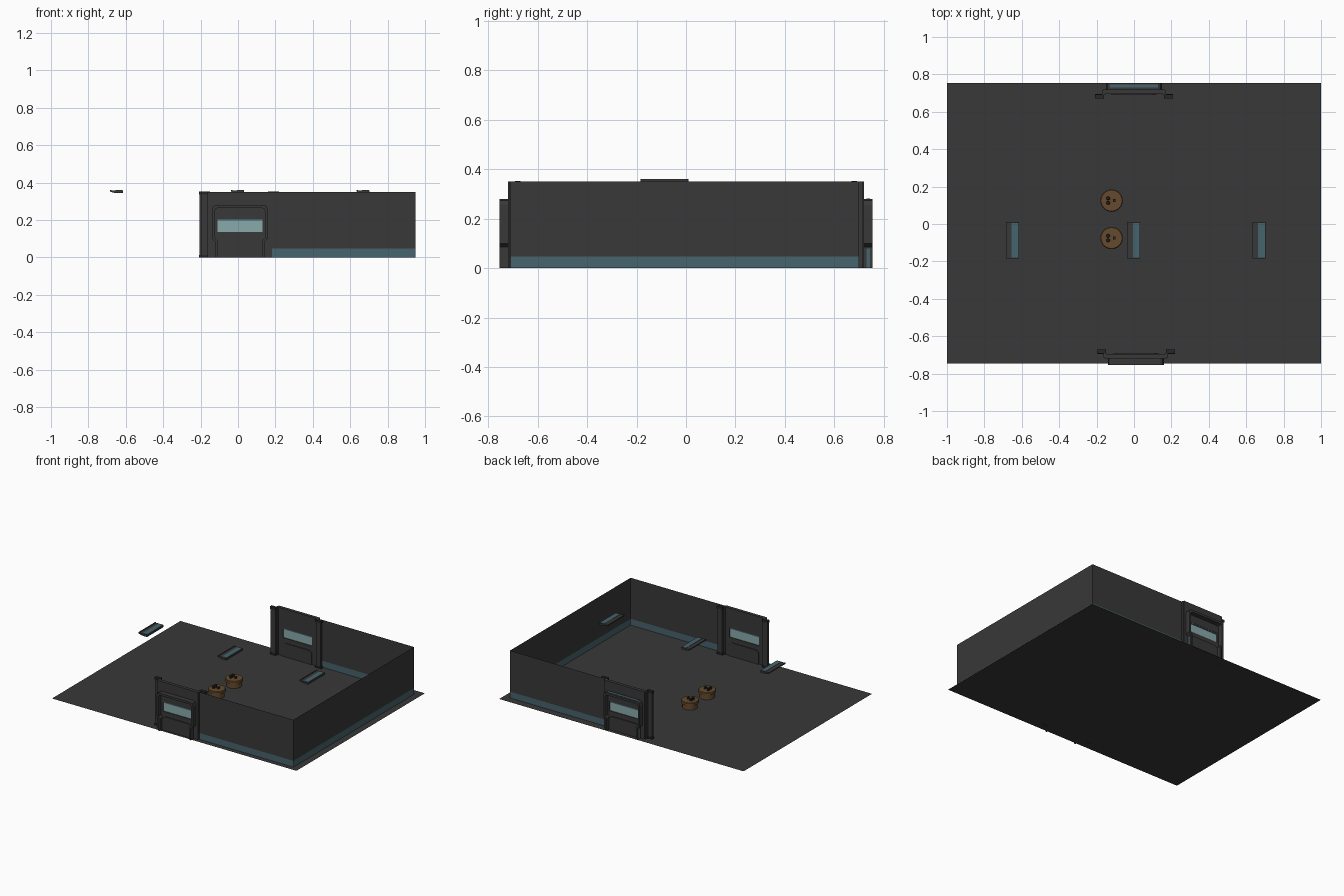
import bpy, bmesh, math
from mathutils import Matrix, Vector

if "Cube" in bpy.data.objects:
    bpy.data.objects.remove(bpy.data.objects["Cube"])

def mat(name, c):
    m = bpy.data.materials.new(name)
    m.diffuse_color = (*c, 1)
    m.use_nodes = True
    m.node_tree.nodes["Principled BSDF"].inputs["Base Color"].default_value = m.diffuse_color
    return m

DARK = mat("charcoal", (0.040, 0.040, 0.040))
BLACK = mat("near_black", (0.02, 0.02, 0.02))
BLUE = mat("slate_blue", (0.062, 0.125, 0.150))
GLASS = mat("pale_teal", (0.25, 0.40, 0.40))
BROWN = mat("brown", (0.13, 0.068, 0.026))

def finish(name, bm, mats, M=Matrix()):
    me = bpy.data.meshes.new(name)
    bm.to_mesh(me)
    bm.free()
    me.transform(M)
    ob = bpy.data.objects.new(name, me)
    bpy.context.collection.objects.link(ob)
    for m in mats:
        me.materials.append(m)
    return ob

def box(name, x, y, z, m, M=Matrix()):
    bm = bmesh.new()
    bmesh.ops.create_cube(bm, size=1)
    for v in bm.verts:
        v.co = [a + (b - a) * (c + 0.5) for (a, b), c in zip((x, y, z), v.co)]
    return finish(name, bm, [m], M)

def prism(name, pts, y0, y1, m, M=Matrix()):
    """Extrude an x-z profile along y."""
    bm = bmesh.new()
    f = bm.faces.new([bm.verts.new((x, y0, z)) for x, z in pts])
    r = bmesh.ops.extrude_face_region(bm, geom=[f])
    bmesh.ops.translate(bm, vec=(0, y1 - y0, 0),
                        verts=[g for g in r["geom"] if isinstance(g, bmesh.types.BMVert)])
    bmesh.ops.recalc_face_normals(bm, faces=bm.faces)
    return finish(name, bm, [m], M)

def cyl(name, prof, loc, m, n=24):
    """Stack of (radius, z) rings, capped at both ends."""
    bm = bmesh.new()
    rings = [[bm.verts.new((r * math.cos(2 * math.pi * i / n), r * math.sin(2 * math.pi * i / n), z))
              for i in range(n)] for r, z in prof]
    for a, b in zip(rings, rings[1:]):
        for i in range(n):
            bm.faces.new((a[i], a[(i + 1) % n], b[(i + 1) % n], b[i]))
    bm.faces.new(rings[0][::-1])
    bm.faces.new(rings[-1])
    return finish(name, bm, [m], Matrix.Translation(loc))

# Floor sheet
bm = bmesh.new()
bm.faces.new([bm.verts.new(p) for p in ((-1, -.745, 0), (1, -.745, 0), (1, .755, 0), (-1, .755, 0))])
finish("floor", bm, [DARK])

# Thin wall sheet on three sides, with a blue skirting band
bm = bmesh.new()
path = [(.17, -.71), (.95, -.71), (.95, .70), (.17, .70)]
rows = [[bm.verts.new((x, y, z)) for x, y in path] for z in (0, .047, .35)]
for k in range(2):
    for i in range(3):
        f = bm.faces.new((rows[k][i], rows[k][i + 1], rows[k + 1][i + 1], rows[k + 1][i]))
        f.material_index = 1 - k
finish("walls", bm, [DARK, BLUE])

# Doorways: local +y points outward from the room, y = 0 on the wall line
def doorway(tag, M, trim):
    # backing panel around the window opening
    Y = (-.012, .012)
    for n, x, z in (("lower", (-.165, .165), (0, .135)), ("upper", (-.165, .165), (.205, .35)),
                    ("left", (-.165, -.12), (.135, .205)), ("right", (.12, .165), (.135, .205))):
        box(f"{tag}_panel_{n}", x, Y, z, DARK, M)
    box(f"{tag}_window", (-.12, .12), (-.006, .006), (.135, .205), GLASS, M)
    box(f"{tag}_window_sill", (-.12, .12), (-.010, .010), (.197, .209), BLUE, M)
    # raised arch-shaped surround
    half_o = [(.132, 0), (.132, .085), (.15, .10), (.15, .255), (.143, .273), (.128, .28)]
    half_i = [(.12, 0), (.12, .09), (.134, .105), (.134, .25), (.128, .26), (.118, .264)]
    for s in (-1, 1):
        pts = half_o + [(0, .28), (0, .264)] + half_i[::-1]
        prism(f"{tag}_surround", [(s * x, z) for x, z in pts], 0, .047, DARK, M)
        # guide posts inside the room, with cap and foot
        a, b = sorted((s * .165, s * .205))
        box(f"{tag}_post", (a, b), (-.035, -.018), (0, .335), DARK, M)
        box(f"{tag}_post_cap", (a - .004, b + .004), (-.038, -.016), (.335, .352), BLACK, M)
        box(f"{tag}_post_foot", (a - .004, b + .004), (-.038, -.014), (0, .012), BLACK, M)
        box(f"{tag}_jamb", sorted((s * .155, s * .172)), (-.018, .006), (0, .35), DARK, M)
        if trim:
            box(f"{tag}_side_trim", sorted((s * .131, s * .134)), (.022, .037), (0, .08), BLUE, M)
    # inner low panel on the room side
    prism(f"{tag}_kick_panel", [(-.12, 0), (.12, 0), (.12, .085), (.10, .10), (-.10, .10), (-.12, .085)],
          -.018, .02, DARK, M)
    if trim:
        box(f"{tag}_top_trim", (-.128, .128), (.022, .037), (.279, .282), BLUE, M)

doorway("front_door", Matrix.Translation((.01, -.708, 0)) @ Matrix.Rotation(math.pi, 4, 'Z'), False)
doorway("back_door", Matrix.Translation((0, .708, 0)), True)

# Hanging ceiling lights
for i, x in enumerate((-.685, -.037, .633)):
    M = Matrix.Translation((x, 0, 0))
    prism(f"ceiling_light_{i}", [(0, .358), (0, .352), (.02, .346), (.04, .343), (.07, .343), (.07, .358)],
          -.185, .01, DARK, M)
    box(f"ceiling_light_lens_{i}", (.031, .068), (-.180, .005), (.356, .360), BLUE, M)
    box(f"ceiling_light_rail_{i}", (0, .008), (-.185, .01), (.356, .361), DARK, M)

# Round brown stools with small dark fittings on top
for i, y in enumerate((-.075, .125)):
    c = (-.12, y, 0)
    s = cyl(f"stool_{i}", [(.052, 0), (.052, .034), (.060, .036), (.060, .052), (.056, .056)], c, BROWN)
    for dy in (-.012, .012):
        cyl(f"stool_knob_{i}", [(.010, .055), (.010, .072), (.007, .074)], (-.138, y + dy, 0), BLACK, 10)
    box(f"stool_lever_{i}", (-.112, -.100), (y - .008, y + .008), (.055, .070), BLACK)
